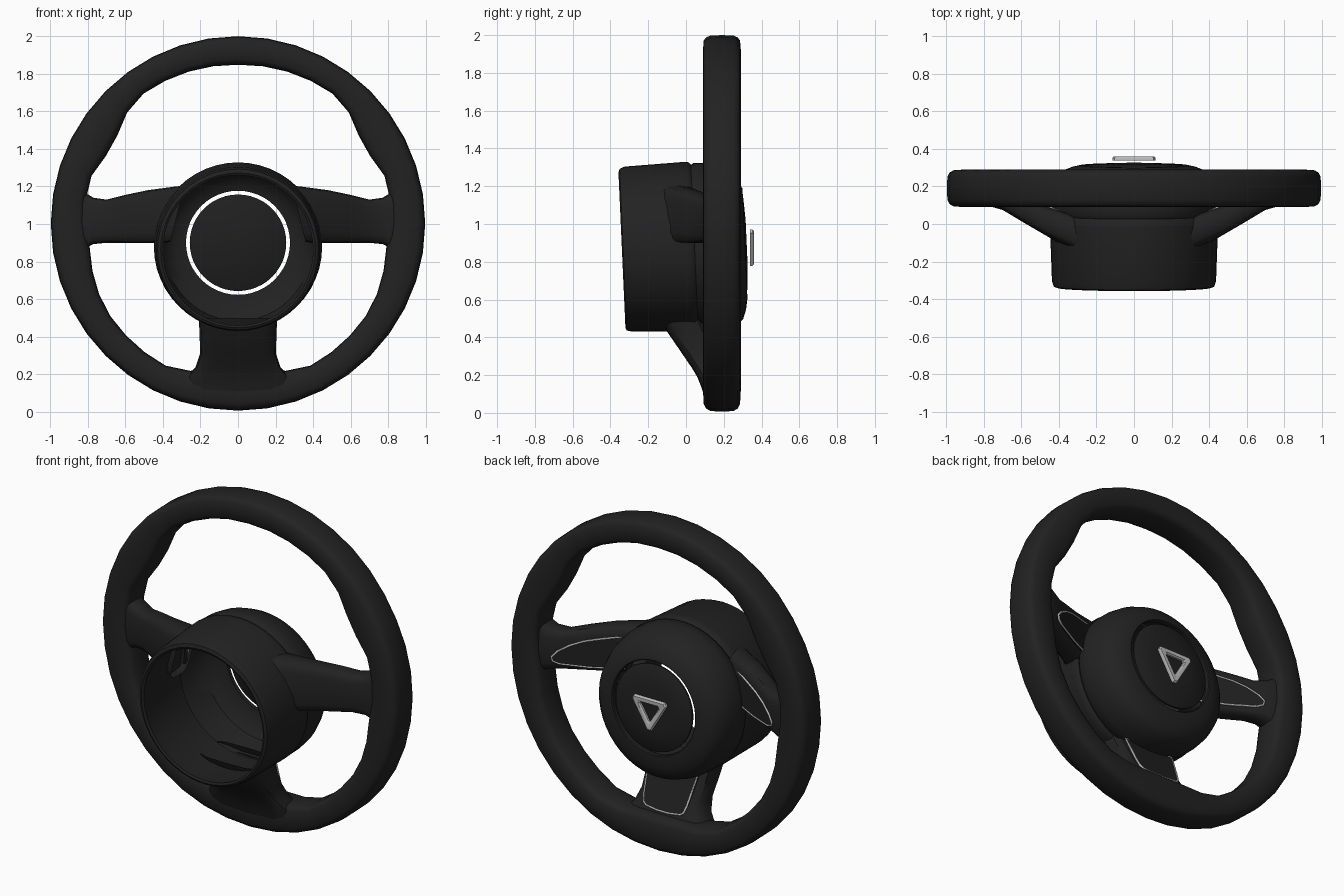
import bpy, bmesh
from math import sin, cos, pi, radians, degrees

if "Cube" in bpy.data.objects:
    bpy.data.objects.remove(bpy.data.objects["Cube"])


def material(name, v):
    m = bpy.data.materials.new(name)
    m.diffuse_color = (v, v, v, 1)
    m.use_nodes = True
    m.node_tree.nodes["Principled BSDF"].inputs["Base Color"].default_value = m.diffuse_color
    return m


BLACK = material("black_leather", 0.016)
PANEL = material("black_plastic", 0.014)
SILVER = material("satin_silver", 0.5)


def loft(name, loops, mat, cyclic=False, caps=(False, False)):
    """Skin a list of equal closed loops into one object."""
    bm = bmesh.new()
    rows = [[bm.verts.new(p) for p in lp] for lp in loops]
    n = len(rows[0])
    pairs = list(zip(rows, rows[1:]))
    if cyclic:
        pairs.append((rows[-1], rows[0]))
    for a, b in pairs:
        for i in range(n):
            j = (i + 1) % n
            bm.faces.new((a[i], a[j], b[j], b[i]))
    if caps[0]:
        bm.faces.new(rows[0])
    if caps[1]:
        bm.faces.new(rows[-1])
    bmesh.ops.recalc_face_normals(bm, faces=bm.faces)
    me = bpy.data.meshes.new(name)
    bm.to_mesh(me)
    bm.free()
    me.materials.append(mat)
    ob = bpy.data.objects.new(name, me)
    bpy.context.collection.objects.link(ob)
    return ob


def rounded(a0, a1, b0, b1, n=16, p=0.5):
    """Rounded-rectangle section between a0..a1 and b0..b1."""
    pts = []
    for k in range(n):
        c, s = cos(2 * pi * k / n), sin(2 * pi * k / n)
        u = abs(c) ** p * (1 if c > 0 else -1)
        v = abs(s) ** p * (1 if s > 0 else -1)
        pts.append(((a0 + a1) / 2 + u * (a1 - a0) / 2, (b0 + b1) / 2 + v * (b1 - b0) / 2))
    return pts


def lerp_table(table, x):
    for (x0, y0), (x1, y1) in zip(table, table[1:]):
        if x0 <= x <= x1:
            return y0 + (y1 - y0) * (x - x0) / (x1 - x0)
    return table[-1][1]


# Rim: inner radius varies with angle from the top to form the thumb grips
GRIP = [(0, .845), (36, .855), (45, .835), (54, .795), (63, .79), (72, .82), (81, .82),
        (99, .80), (108, .815), (117, .83), (126, .84), (153, .85), (162, .825), (171, .79), (180, .78)]
SEG = 40
loops = []
for i in range(SEG):
    t = 2 * pi * i / SEG
    d = degrees(t)
    ri = lerp_table(GRIP, min(d, 360 - d))
    loops.append([(r * sin(t), y, 1.003 + r * cos(t)) for r, y in rounded(ri, .997, .09, .29)])
loft("rim", loops, BLACK, cyclic=True)


# Hub parts: rings (radius, y, centre z) around a slightly tilted y axis
def turned(name, profile, mat, n=48, cyclic=True, caps=(False, False)):
    loops = []
    for r, y, zc in profile:
        ring = []
        for k in range(n):
            t = 2 * pi * k / n
            z = zc + r * cos(t)
            ring.append((r * sin(t), y - .045 * (z - .88), z))
        loops.append(ring)
    return loft(name, loops, mat, cyclic, caps)


turned("column_shroud", [(.40, -.333, .86), (.412, -.34, .86), (.428, -.333, .864), (.437, -.305, .867),
                         (.448, 0, .88), (.448, .03, .88), (.436, .045, .88), (.42, .045, .88),
                         (.41, -.28, .864)], BLACK)
turned("hub_cover", [(.432, .045, .88), (.444, .06, .88), (.444, .12, .88), (.434, .19, .877),
                     (.41, .25, .873), (.375, .285, .87), (.33, .303, .877), (.29, .313, .897),
                     (.282, .313, .9), (.277, .308, .9), (.277, .285, .9), (.33, .275, .88),
                     (.39, .23, .875), (.42, .12, .88)], BLACK)
turned("centre_cap", [(.25, .292, .9), (.257, .297, .9), (.257, .308, .9), (.25, .314, .9),
                      (.12, .322, .9)], PANEL, cyclic=False, caps=(True, True))

# Triangular trim floating over the cap
corners = []
for a in (90, 210, 330):
    for off in (-5, 5):
        t = radians(a + 180 + off)
        corners.append((.127 * cos(t), .122 * sin(t)))
loft("triangle_trim", [[(s * x, y, .9 + s * z) for x, z in corners] for s, y in
                       ((1, .338), (1, .351), (.93, .359), (.64, .359), (.54, .351), (.54, .338))],
     SILVER, cyclic=True)


# Flat switch panel with a thin metal outline around it
def panel(name, pts, mx=1):
    pts = [(mx * x, y, z) for x, y, z in pts]
    loft(name, [[(x, y - .03, z) for x, y, z in pts], [(x, y + .008, z) for x, y, z in pts]],
         PANEL, caps=(True, True))
    cu = bpy.data.curves.new(name + "_outline", "CURVE")
    cu.dimensions = "3D"
    cu.bevel_depth = .006
    cu.bevel_resolution = 1
    sp = cu.splines.new("POLY")
    sp.points.add(len(pts) - 1)
    for q, (x, y, z) in zip(sp.points, pts):
        q.co = (x, y + .006, z, 1)
    sp.use_cyclic_u = True
    cu.materials.append(SILVER)
    bpy.context.collection.objects.link(bpy.data.objects.new(name + "_outline", cu))


# Side spokes: sections (x, z low, z high, y front, y back, lean of the section)
SIDE = [(.87, .83, 1.22, .11, .26, 0), (.82, .87, 1.17, .10, .255, 0), (.77, .893, 1.14, .095, .245, 0),
        (.70, .90, 1.13, .075, .21, 0), (.60, .90, 1.155, .015, .16, 0), (.48, .90, 1.18, -.055, .10, 0),
        (.39, .90, 1.2, -.125, .055, .2), (.36, .905, 1.205, -.15, .03, .25)]
SWITCH = [(.375, .94), (.55, .935), (.70, .945), (.735, .96), (.74, .985), (.71, 1.02),
          (.65, 1.06), (.58, 1.09), (.50, 1.11), (.38, 1.135), (.365, 1.12)]
for side, mx in (("right", 1), ("left", -1)):
    loft("spoke_" + side,
         [[(mx * (x - ln * (z - z0)), y, z) for z, y in rounded(z0, z1, y0, y1)]
          for x, z0, z1, y0, y1, ln in SIDE], BLACK, caps=(True, False))
    panel("switch_panel_" + side, [(x, .04 + .5 * (x - .36), z) for x, z in SWITCH], mx)

# Lower spoke: sections (z, half width, y front, y back)
LOWER = [(.08, .28, .10, .26), (.14, .29, .08, .255), (.19, .27, .06, .24), (.24, .225, .03, .218),
         (.31, .202, -.018, .186), (.43, .205, -.10, .132), (.50, .21, -.13, .10)]
loft("spoke_lower", [[(x, y, z) for x, y in rounded(-w, w, y0, y1)] for z, w, y0, y1 in LOWER],
     BLACK, caps=(True, False))
half = [(.165, .46), (.145, .30), (.135, .262), (.115, .247), (.04, .238)]
outline = half + [(-x, z) for x, z in reversed(half)]
panel("lower_panel", [(x, .24 - .45 * (z - .19), z) for x, z in outline])

# Smooth shading with sharp edges kept
bpy.ops.object.select_all(action="DESELECT")
for ob in bpy.data.objects:
    if ob.type == "MESH":
        ob.select_set(True)
        bpy.context.view_layer.objects.active = ob
bpy.ops.object.shade_smooth_by_angle(angle=radians(40))
